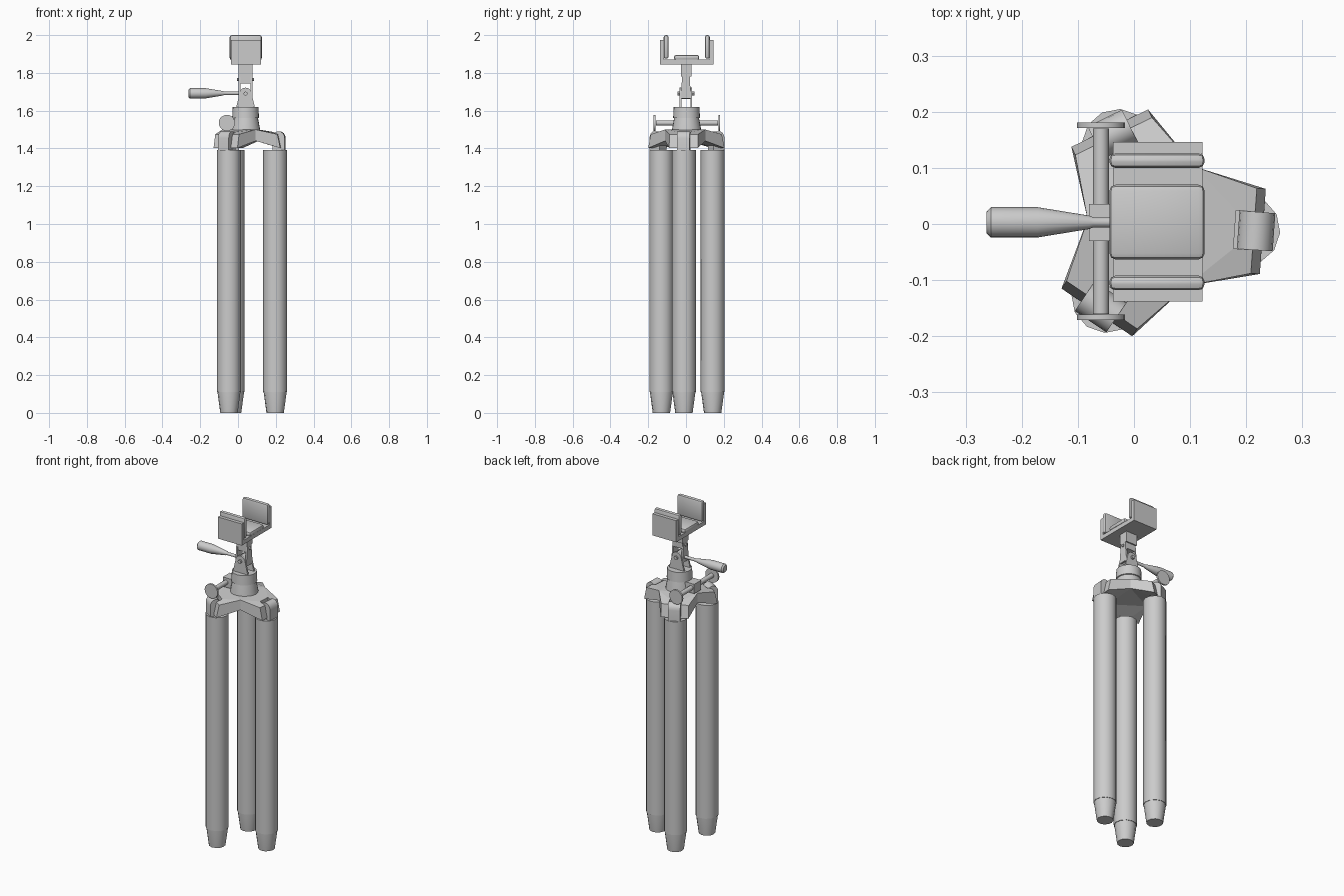
import bpy, bmesh, math
from mathutils import Matrix, Vector

if "Cube" in bpy.data.objects:
    bpy.data.objects.remove(bpy.data.objects["Cube"])

CX, CY = 0.04, 0.003          # axis of the tripod
ARMS = [math.radians(a) for a in (-4, 116, 236)]


def finish(bm, name, mat=Matrix(), smooth=True):
    bmesh.ops.remove_doubles(bm, verts=bm.verts, dist=1e-5)
    bmesh.ops.recalc_face_normals(bm, faces=bm.faces)
    me = bpy.data.meshes.new(name)
    bm.to_mesh(me)
    bm.free()
    ob = bpy.data.objects.new(name, me)
    bpy.context.collection.objects.link(ob)
    me.transform(mat)
    if smooth:
        bpy.ops.object.select_all(action='DESELECT')
        ob.select_set(True)
        bpy.context.view_layer.objects.active = ob
        bpy.ops.object.shade_smooth_by_angle(angle=math.radians(35))
    return ob


def lathe(name, profile, mat, n=16):
    """Solid of revolution: profile is (radius, height) along local z."""
    bm = bmesh.new()
    rings = [[bm.verts.new((r * math.cos(2 * math.pi * i / n),
                            r * math.sin(2 * math.pi * i / n), z)) for i in range(n)]
             for r, z in profile]
    for a, b in zip(rings, rings[1:]):
        for i in range(n):
            j = (i + 1) % n
            bm.faces.new((a[i], a[j], b[j], b[i]))
    bm.faces.new(rings[0])
    bm.faces.new(rings[-1])
    return finish(bm, name, mat)


def box(name, x, y, z, bevel=0.0):
    bm = bmesh.new()
    bmesh.ops.create_cube(bm, size=1)
    for v in bm.verts:
        for k, (lo, hi) in enumerate((x, y, z)):
            v.co[k] = hi if v.co[k] > 0 else lo
    if bevel:
        bmesh.ops.bevel(bm, geom=bm.edges[:], offset=bevel, segments=2,
                        profile=0.5, affect='EDGES')
    return finish(bm, name, smooth=bool(bevel))


def prism(name, pts, half, mat):
    """Profile in local xz, extruded along local y by +-half."""
    bm = bmesh.new()
    f = bm.faces.new([bm.verts.new((x, -half, z)) for x, z in pts])
    ext = bmesh.ops.extrude_face_region(bm, geom=[f])['geom']
    bmesh.ops.translate(bm, verts=[v for v in ext if isinstance(v, bmesh.types.BMVert)],
                        vec=(0, 2 * half, 0))
    bm.normal_update()
    return finish(bm, name, mat)


def at(x, y, z, axis='Z'):
    rot = {'Z': Matrix(), 'Y': Matrix.Rotation(-math.pi / 2, 4, 'X'),
           'X': Matrix.Rotation(math.pi / 2, 4, 'Y')}[axis]
    return Matrix.Translation((x, y, z)) @ rot


def arm_frame(a):
    return Matrix.Translation((CX, 0, 0)) @ Matrix.Rotation(a, 4, 'Z')


# Legs with tapered rubber feet and the hinge tongue on top of each
for k, a in enumerate(ARMS, 1):
    m = arm_frame(a)
    leg = m @ Matrix.Translation((0.157, 0, 0))
    lathe(f"leg_{k}", [(0.064, 0.11), (0.064, 1.392)], leg, 12)
    lathe(f"foot_{k}", [(0.046, 0), (0.061, 0.11), (0.061, 0.13)], leg, 12)
    arc = [(0.178 + 0.032 * math.cos(t), 1.455 + 0.036 * math.sin(t))
           for t in [math.pi * i / 8 for i in range(9)]]
    prism(f"leg_hinge_{k}", [(0.146, 1.385), (0.21, 1.385)] + arc, 0.034, m)

# Three-armed shoulder with forked ends
bm = bmesh.new()
s, c = 0.123 * math.sin(math.pi / 3), 0.123 * 0.5
for a in ARMS:
    m = arm_frame(a)

    def half(z, er, ez):
        """Key points of one arm: concave root, outer prong, inner prong, slot."""
        p = [(c, s, z[0]), (er, 0.076, ez), (er, 0.034, ez), (0.14, 0.034, z[1])]
        q = [(x, -y, w) for x, y, w in p]
        return [bm.verts.new(m @ Vector(v)) for v in p + q + [(0, 0, z[0])]]
    top = half((1.50, 1.488), 0.174, 1.475)
    bot = half((1.44, 1.415), 0.19, 1.402)
    for v in (top, bot):
        for idx in ((0, 1, 2, 3), (4, 5, 6, 7), (0, 3, 7, 4), (8, 0, 4)):
            bm.faces.new([v[i] for i in idx])
    loop = [0, 1, 2, 3, 7, 6, 5, 4]
    for i, j in zip(loop, loop[1:]):
        bm.faces.new((top[i], top[j], bot[j], bot[i]))
finish(bm, "shoulder", smooth=False)

# Turntable neck
lathe("neck", [(0.078, 1.49), (0.076, 1.505), (0.066, 1.56), (0.071, 1.562),
               (0.068, 1.62)], at(CX, CY, 0), 24)

# Crank shaft with a disc knob on each end and its bearing block
lathe("crank_shaft", [(0.014, -0.165), (0.014, 0.165)], at(-0.059, 0.005, 1.535, 'Y'))
for side in (-1, 1):
    lathe("crank_disc", [(0.043, -0.005), (0.043, 0.005)],
          at(-0.059, 0.005 + side * 0.171, 1.535, 'Y'), 20)
box("crank_bearing", (-0.08, 0.0), (-0.03, 0.036), (1.505, 1.562))

# Tilt bracket plates with rounded tops, and pivot bolts
plate = [(-0.05, 1.615), (0.05, 1.615)] + [
    (0.032 * math.cos(t), 1.69 + 0.032 * math.sin(t))
    for t in [math.pi * i / 8 for i in range(9)]]
for side in (-1, 1):
    prism("tilt_plate", plate, 0.005, Matrix.Translation((CX, CY - 0.004 + side * 0.029, 0)))
    # tapered uprights of the tilting link
    prism("link_upright", [(-0.03, 1.665), (0.03, 1.665), (0.018, 1.785), (-0.018, 1.785)],
          0.005, Matrix.Translation((CX + side * 0.032, CY - 0.004, 0))
          @ Matrix.Rotation(math.pi / 2, 4, 'Z'))
lathe("tilt_barrel", [(0.028, -0.025), (0.028, 0.025)], at(CX, CY - 0.004, 1.69, 'Y'))
lathe("tilt_bolt", [(0.011, -0.045), (0.011, 0.045)], at(CX, CY - 0.004, 1.69, 'Y'), 8)
box("upper_knuckle", (0.008, 0.072), (-0.02, 0.02), (1.745, 1.79))
lathe("upper_bolt", [(0.009, -0.044), (0.009, 0.044)], at(CX, 0, 1.765, 'X'), 8)
box("cradle_post", (0.003, 0.077), (-0.026, 0.028), (1.782, 1.848))

# Pan handle
lathe("pan_handle", [(0.019, -0.263), (0.027, -0.255), (0.027, -0.172), (0.012, -0.08),
                     (0.009, -0.072), (0.009, 0.02)], at(0, CY, 1.692, 'X'))

# Cradle: base, side walls and padded faces
box("cradle_base", (-0.037, 0.122), (-0.138, 0.146), (1.845, 1.87))
box("seat_pad", (-0.044, 0.126), (-0.063, 0.07), (1.868, 1.895), 0.011)
for side in (-1, 1):
    def span(a, b):
        return tuple(sorted((0.004 + side * a, 0.004 + side * b)))
    box("cradle_wall", (-0.037, 0.122), span(0.121, 0.142), (1.845, 1.975))
    box("side_pad", (-0.044, 0.126), span(0.096, 0.122), (1.875, 2.0), 0.011)
